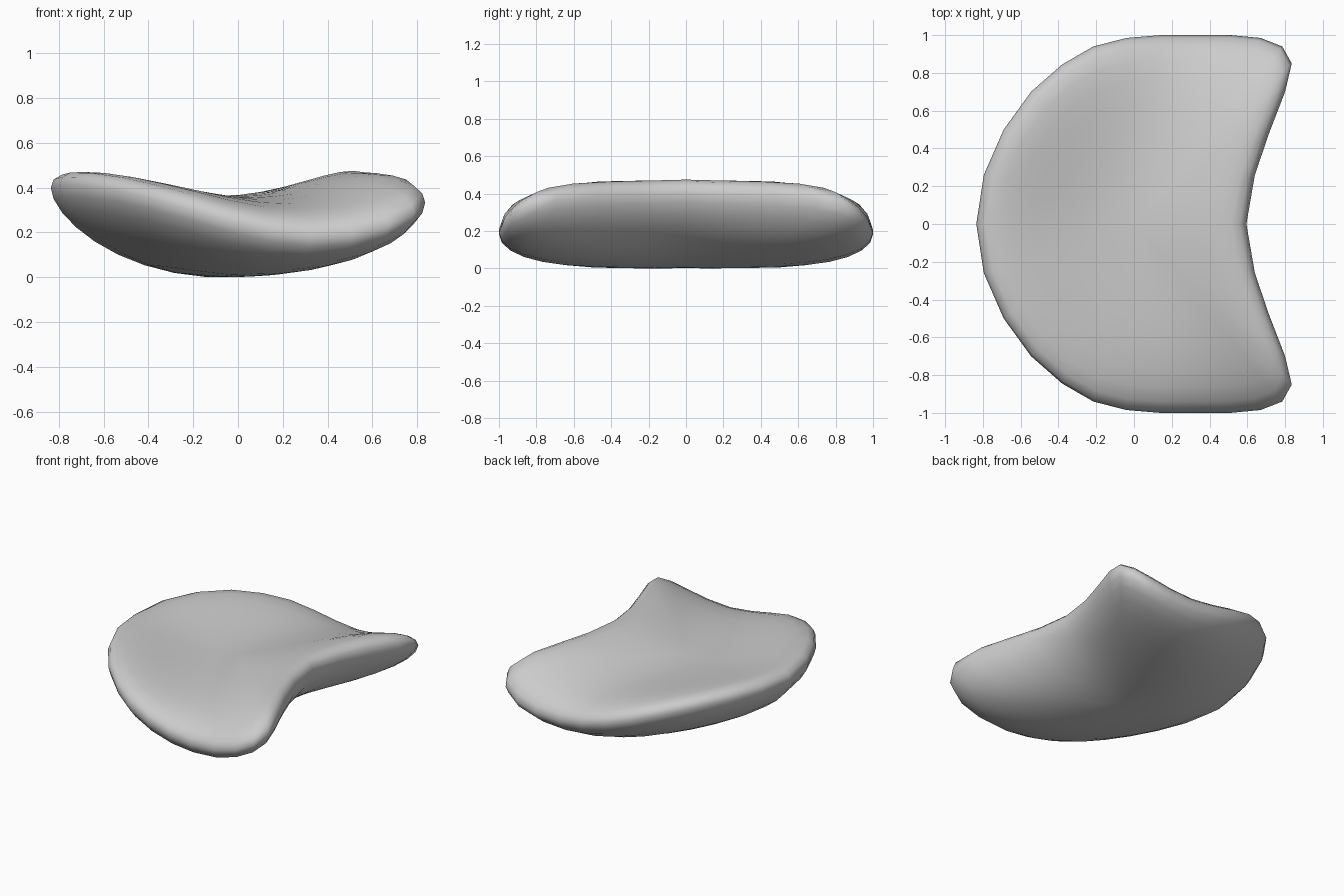
import bpy, bmesh, math

if "Cube" in bpy.data.objects:
    bpy.data.objects.remove(bpy.data.objects["Cube"])

# Half outline seen from above, from the round back edge to the notch
HALF = [(-.835, 0), (-.795, .26), (-.69, .5), (-.545, .7), (-.38, .845),
        (-.215, .94), (-.04, .985), (.14, 1), (.32, 1), (.51, 1), (.67, .985),
        (.785, .94), (.835, .85), (.8, .7), (.715, .48), (.64, .26), (.595, 0)]
RIM = HALF + [(x, -y) for x, y in HALF[-2:0:-1]]
RINGS = 9
HALF_THICKNESS = .181


def mid_height(x, y):
    """Height of the mid surface: a valley that bends forward at the sides."""
    d = x + .1 - .46 * abs(y) ** 1.5
    return .181 + (.38 * (-d) ** 1.8 if d < 0 else .46 * d * d)


def point(x, y, t, side):
    h = HALF_THICKNESS * math.sqrt(max(0, 1 - t ** 4))
    px, py = x * t, y * t
    return (px, py, mid_height(px, py) + side * h)


bm = bmesh.new()
n = len(RIM)


def bridge(a, b):
    for i in range(n):
        j = (i + 1) % n
        bm.faces.new((a[i], a[j], b[j], b[i]))


# Top and bottom skins share the rim ring
rim = [bm.verts.new(point(x, y, 1, 0)) for x, y in RIM]
for side in (1, -1):
    previous = rim
    for k in range(RINGS - 1, 0, -1):
        t = math.sin(k / RINGS * math.pi / 2)
        ring = [bm.verts.new(point(x, y, t, side)) for x, y in RIM]
        bridge(previous, ring)
        previous = ring
    centre = bm.verts.new(point(0, 0, 0, side))
    for i in range(n):
        bm.faces.new((previous[i], previous[(i + 1) % n], centre))

# Rest on the ground
low = min(v.co.z for v in bm.verts)
for v in bm.verts:
    v.co.z -= low
bmesh.ops.recalc_face_normals(bm, faces=bm.faces)
for f in bm.faces:
    f.smooth = True

mesh = bpy.data.meshes.new("curved_cushion")
bm.to_mesh(mesh)
bm.free()
obj = bpy.data.objects.new("curved_cushion", mesh)
bpy.context.collection.objects.link(obj)
